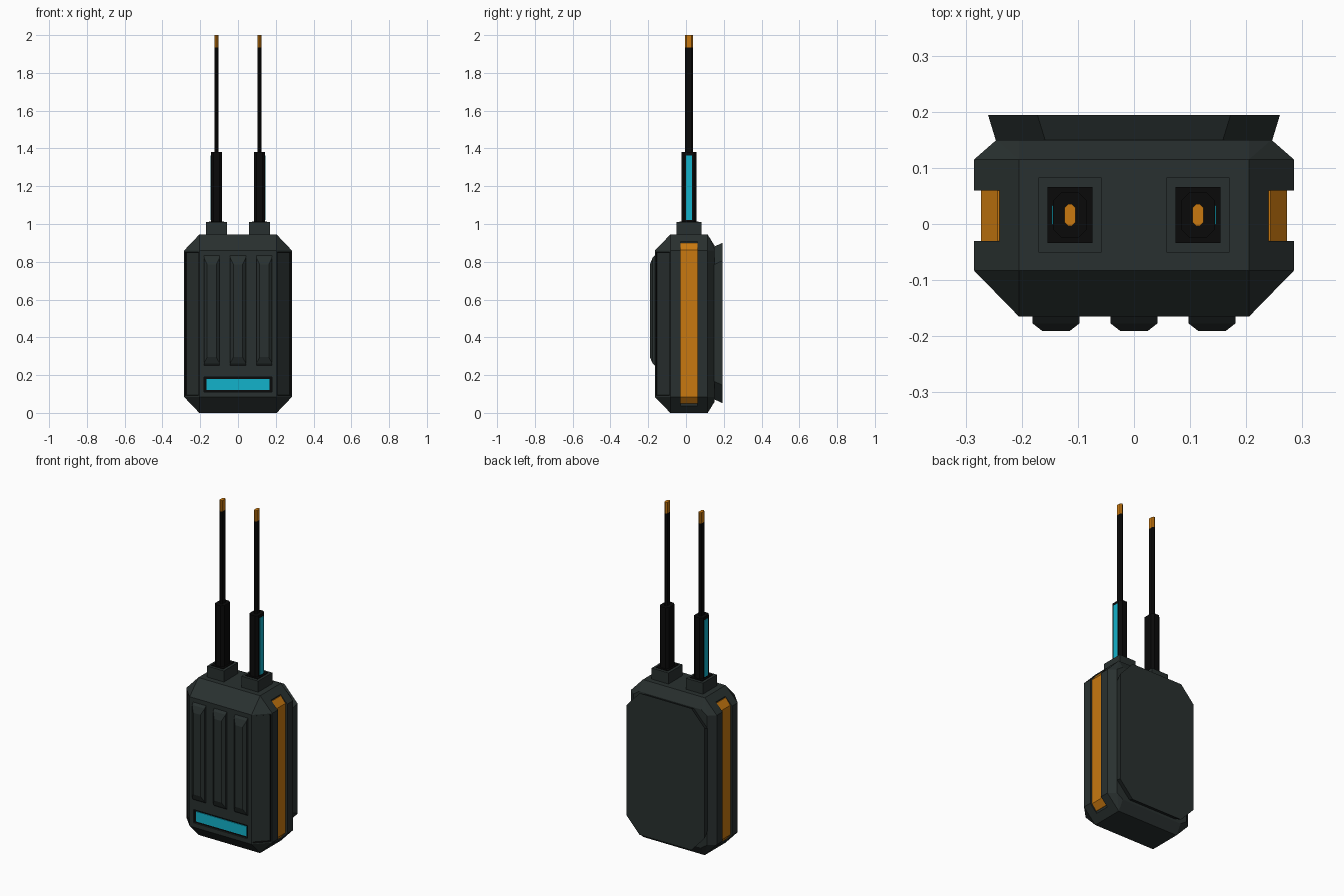
import bpy, bmesh
from mathutils import Vector

cube = bpy.data.objects.get("Cube")
if cube:
    bpy.data.objects.remove(cube, do_unlink=True)


def make_material(name, rgb):
    mat = bpy.data.materials.new(name)
    mat.use_nodes = True
    mat.diffuse_color = (*rgb, 1)
    mat.node_tree.nodes["Principled BSDF"].inputs["Base Color"].default_value = (*rgb, 1)
    return mat


GREY = make_material("dark green grey", (0.022, 0.030, 0.029))
BLACK = make_material("black", (0.003, 0.003, 0.003))
ORANGE = make_material("orange", (0.58, 0.19, 0.005))
CYAN = make_material("cyan", (0.006, 0.45, 0.60))


def finish(name, bm, *mats):
    bmesh.ops.recalc_face_normals(bm, faces=bm.faces)
    mesh = bpy.data.meshes.new(name)
    bm.to_mesh(mesh)
    bm.free()
    for mat in mats:
        mesh.materials.append(mat)
    obj = bpy.data.objects.new(name, mesh)
    bpy.context.collection.objects.link(obj)
    return obj


def loft(name, rings, mat):
    """Join rings of points with quads and cap both ends."""
    bm = bmesh.new()
    loops = [[bm.verts.new(p) for p in ring] for ring in rings]
    n = len(loops[0])
    for a, b in zip(loops, loops[1:]):
        for i in range(n):
            j = (i + 1) % n
            bm.faces.new((a[i], a[j], b[j], b[i]))
    bm.faces.new(loops[0])
    bm.faces.new(loops[-1])
    return finish(name, bm, mat)


def box(name, x, y, z, mat):
    return loft(name, [[(x[0], y[0], h), (x[1], y[0], h), (x[1], y[1], h), (x[0], y[1], h)]
                       for h in z], mat)


def octagon(hx, hz, cx, cz):
    """Rectangle with cut corners, as 2D points."""
    return [(hx, hz - cz), (hx - cx, hz), (cx - hx, hz), (-hx, hz - cz),
            (-hx, cz - hz), (cx - hx, -hz), (hx - cx, -hz), (hx, cz - hz)]


def cut(target, cutter):
    cutter.hide_render = True
    mod = target.modifiers.new("cut", "BOOLEAN")
    mod.operation = "DIFFERENCE"
    mod.solver = "EXACT"
    mod.object = cutter
    bpy.context.view_layer.objects.active = target
    bpy.ops.object.modifier_apply(modifier=mod.name)
    bpy.data.objects.remove(cutter, do_unlink=True)


# Chamfered body shell
bm = bmesh.new()
MID = 0.472
corner = [(0.205, -0.083, 0.472), (0.205, 0.115, 0.472), (0.205, -0.165, 0.388),
          (0.285, -0.083, 0.388), (0.285, 0.115, 0.388), (0.245, 0.15, 0.388),
          (0.205, 0.15, 0.415)]
for x, y, z in corner:
    for sx in (-1, 1):
        for sz in (-1, 1):
            bm.verts.new((sx * x, y, MID + sz * z))
bmesh.ops.convex_hull(bm, input=bm.verts)
bmesh.ops.dissolve_limit(bm, angle_limit=0.01, verts=bm.verts, edges=bm.edges)
bmesh.ops.recalc_face_normals(bm, faces=bm.faces)

# Sunken panels on the front corner faces, with a dark rim
panels = [f for f in bm.faces
          if f.normal.y < -0.6 and abs(f.normal.x) > 0.6 and abs(f.normal.z) < 0.1]
for face in panels:
    bmesh.ops.inset_region(bm, faces=[face], thickness=0.010)
    rim = bmesh.ops.inset_region(bm, faces=[face], thickness=0.005, depth=-0.007)
    for f in rim["faces"]:
        f.material_index = 1
body = finish("body", bm, GREY, BLACK)

# Side channels with orange strips
for side, s in (("left", 1), ("right", -1)):
    xs = sorted((s * 0.24, s * 0.32))
    cut(body, box("channel_cutter", xs, (-0.03, 0.06), (0.02, 0.925), GREY))
    outline = [(0.23, 0.05), (0.243, 0.05), (0.273, 0.085), (0.273, 0.862),
               (0.243, 0.9), (0.23, 0.9)]
    loft(side + "_side_strip", [[(s * x, y, z) for x, z in outline] for y in (-0.03, 0.06)],
         ORANGE)

# Recessed light bar at the front
cut(body, box("light_cutter", (-0.18, 0.18), (-0.2, -0.153), (0.11, 0.19), GREY))
box("light_bar_surround", (-0.18, 0.18), (-0.156, -0.15), (0.11, 0.19), BLACK)
box("light_bar", (-0.168, 0.168), (-0.16, -0.152), (0.12, 0.18), CYAN)

# Front ribs
for i, x in enumerate((-0.139, 0, 0.139)):
    steps = [(-0.155, 0.042, 0.24, 0.845), (-0.177, 0.042, 0.262, 0.822),
             (-0.191, 0.024, 0.295, 0.785)]
    loft(f"front_rib_{i + 1}",
         [[(x - w, y, lo), (x + w, y, lo), (x + w, y, hi), (x - w, y, hi)]
          for y, w, lo, hi in steps], GREY)

# Flared back plate
loft("back_plate",
     [[(x, y, 0.476 + z) for x, z in octagon(hx, hz, 0.088, 0.095)]
      for y, hx, hz in ((0.145, 0.245, 0.402), (0.194, 0.26, 0.425))], GREY)

# Antennas
CY = 0.016


def post(name, cx, hx, hy, chamfer, z, mat):
    loft(name, [[(cx + x, CY + y, h) for x, y in octagon(hx, hy, chamfer, chamfer)]
                for h in z], mat)


for side, s in (("left", 1), ("right", -1)):
    cx = s * 0.114
    box(side + "_antenna_socket", (cx - 0.056, cx + 0.056), (CY - 0.067, CY + 0.067),
        (0.93, 1.01), GREY)
    box(side + "_antenna_gasket", (cx - 0.04, cx + 0.04), (CY - 0.05, CY + 0.05),
        (1.0, 1.014), BLACK)
    post(side + "_antenna_sleeve", cx, 0.03, 0.04, 0.014, (1.01, 1.38), BLACK)
    post(side + "_antenna_rod", cx, 0.01, 0.02, 0.007, (1.37, 1.935), BLACK)
    post(side + "_antenna_tip", cx, 0.01, 0.02, 0.007, (1.935, 2.0), ORANGE)
    xs = sorted((cx + s * 0.027, cx + s * 0.032))
    box(side + "_antenna_light", xs, (CY - 0.017, CY + 0.017), (1.02, 1.362), CYAN)
